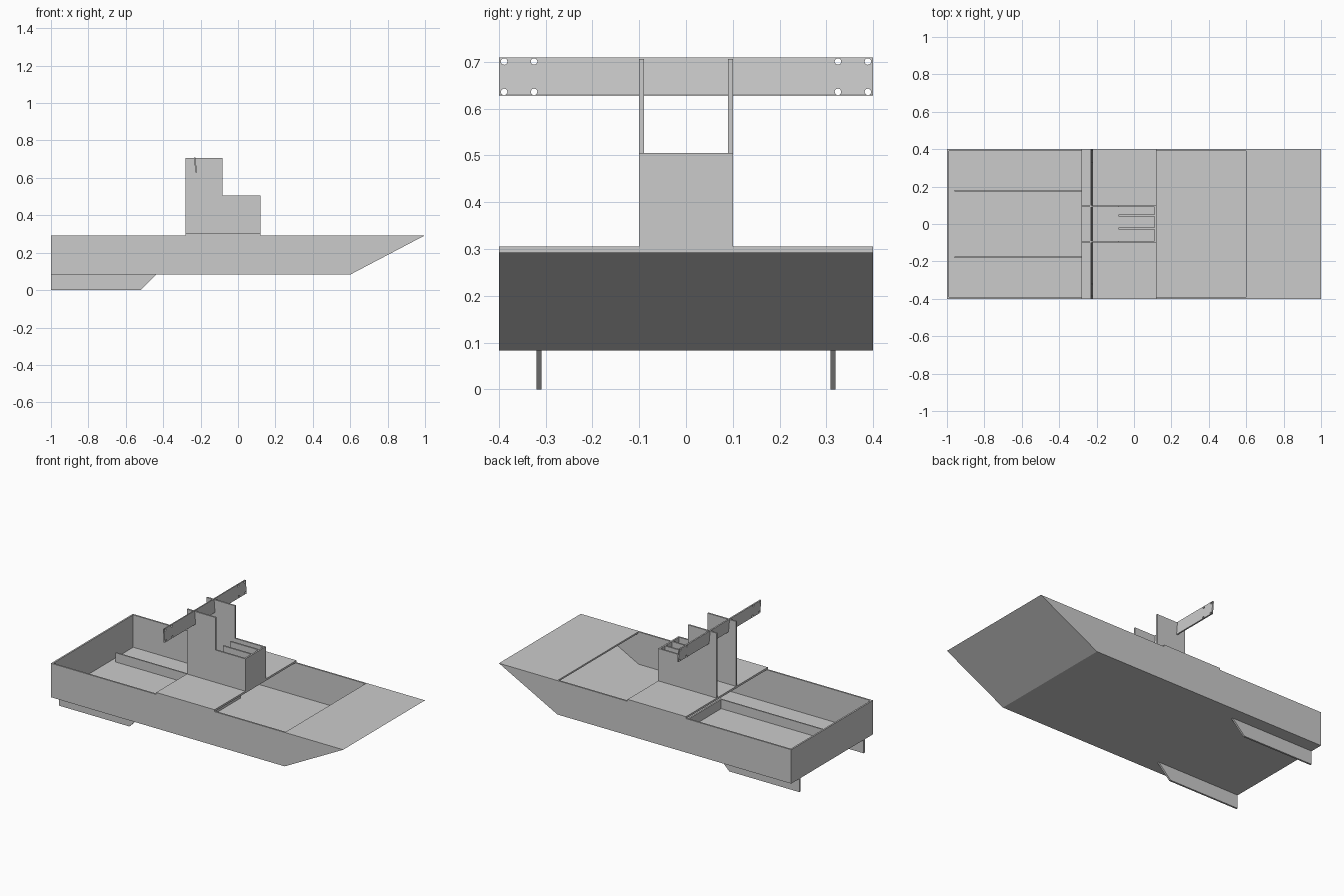
import bpy, bmesh
from math import pi
from mathutils import Matrix

cube = bpy.data.objects.get("Cube")
if cube:
    bpy.data.objects.remove(cube)

grey = bpy.data.materials.new("plain_grey")
grey.use_nodes = True
grey.diffuse_color = (0.6, 0.6, 0.6, 1)
grey.node_tree.nodes["Principled BSDF"].inputs["Base Color"].default_value = grey.diffuse_color


def finish(name, bm):
    bmesh.ops.recalc_face_normals(bm, faces=bm.faces)
    mesh = bpy.data.meshes.new(name)
    bm.to_mesh(mesh)
    bm.free()
    mesh.materials.append(grey)
    obj = bpy.data.objects.new(name, mesh)
    bpy.context.collection.objects.link(obj)
    return obj


def plate(name, profile, y0, y1):
    """Extrude an x-z outline from y0 to y1."""
    bm = bmesh.new()
    face = bm.faces.new([bm.verts.new((x, y0, z)) for x, z in profile])
    new = bmesh.ops.extrude_face_region(bm, geom=[face])["geom"]
    verts = [g for g in new if isinstance(g, bmesh.types.BMVert)]
    bmesh.ops.translate(bm, verts=verts, vec=(0, y1 - y0, 0))
    return finish(name, bm)


def rect(x0, x1, z0, z1):
    return [(x0, z0), (x1, z0), (x1, z1), (x0, z1)]


T = 0.01          # sheet thickness
TOP = 0.293       # hull rim height
KEEL = 0.083      # hull underside
FLOOR = KEEL + T
DECK = 0.305      # top of the cross deck

# Hull: transom, floor, sloped bow and foredeck folded from one sheet
plate("hull_shell", [
    (-1, TOP), (-1, KEEL), (0.6, KEEL), (1, TOP), (0.6, TOP), (0.6, TOP - T),
    (0.958, TOP - T), (0.597, FLOOR), (-1 + T, FLOOR), (-1 + T, TOP)],
    -0.4 + T, 0.4 - T)

# Mirrored plates: hull sides, skegs, floor ribs, tower sides
side = [(-1, KEEL), (0.6, KEEL), (1, TOP), (-1, TOP)]
skeg = [(-1, 0), (-0.52, 0), (-0.437, KEEL), (-1, KEEL)]
rib = rect(-0.96, -0.11, FLOOR, 0.15)
tower = [(-0.28, DECK), (0.12, DECK), (0.12, 0.505), (-0.083, 0.505),
         (-0.083, 0.706), (-0.28, 0.706)]
for label, s in (("left", 1), ("right", -1)):
    for name, outline, a, b in (("hull_side", side, 0.4 - T, 0.4),
                                ("skeg", skeg, 0.309, 0.32),
                                ("floor_rib", rib, 0.173, 0.181),
                                ("tower_side", tower, 0.09, 0.1)):
        lo, hi = sorted((s * a, s * b))
        plate(f"{name}_{label}", outline, lo, hi)

# Cross pieces
plate("rib_end", rect(-0.12, -0.11, FLOOR, 0.15), -0.173, 0.173)
plate("cross_deck", rect(-0.28, 0.12, TOP, DECK), -0.4, 0.4)
plate("tower_front", rect(0.11, 0.12, DECK, 0.505), -0.09, 0.09)
for i, y in enumerate((-0.025, 0.045)):
    plate(f"tower_divider_{i + 1}", rect(-0.083, 0.11, DECK, 0.505), y - 0.005, y + 0.005)

# Tilted crossbar with four bolt holes at each end
bar = plate("crossbar", [(-0.228, 0.628), (-0.22, 0.629), (-0.227, 0.71), (-0.235, 0.709)],
            -0.4, 0.4)
bm = bmesh.new()
for y in (-0.389, -0.325, 0.325, 0.389):
    for z in (0.636, 0.701):
        bmesh.ops.create_cone(bm, cap_ends=True, segments=16, radius1=0.007, radius2=0.007,
                              depth=0.1, matrix=Matrix.Translation((-0.228, y, z))
                              @ Matrix.Rotation(pi / 2, 4, "Y"))
cutter = finish("bolt_hole_cutter", bm)
cutter.hide_render = True
cutter.hide_set(True)
cut = bar.modifiers.new("bolt_holes", "BOOLEAN")
cut.operation = "DIFFERENCE"
cut.solver = "EXACT"
cut.object = cutter
